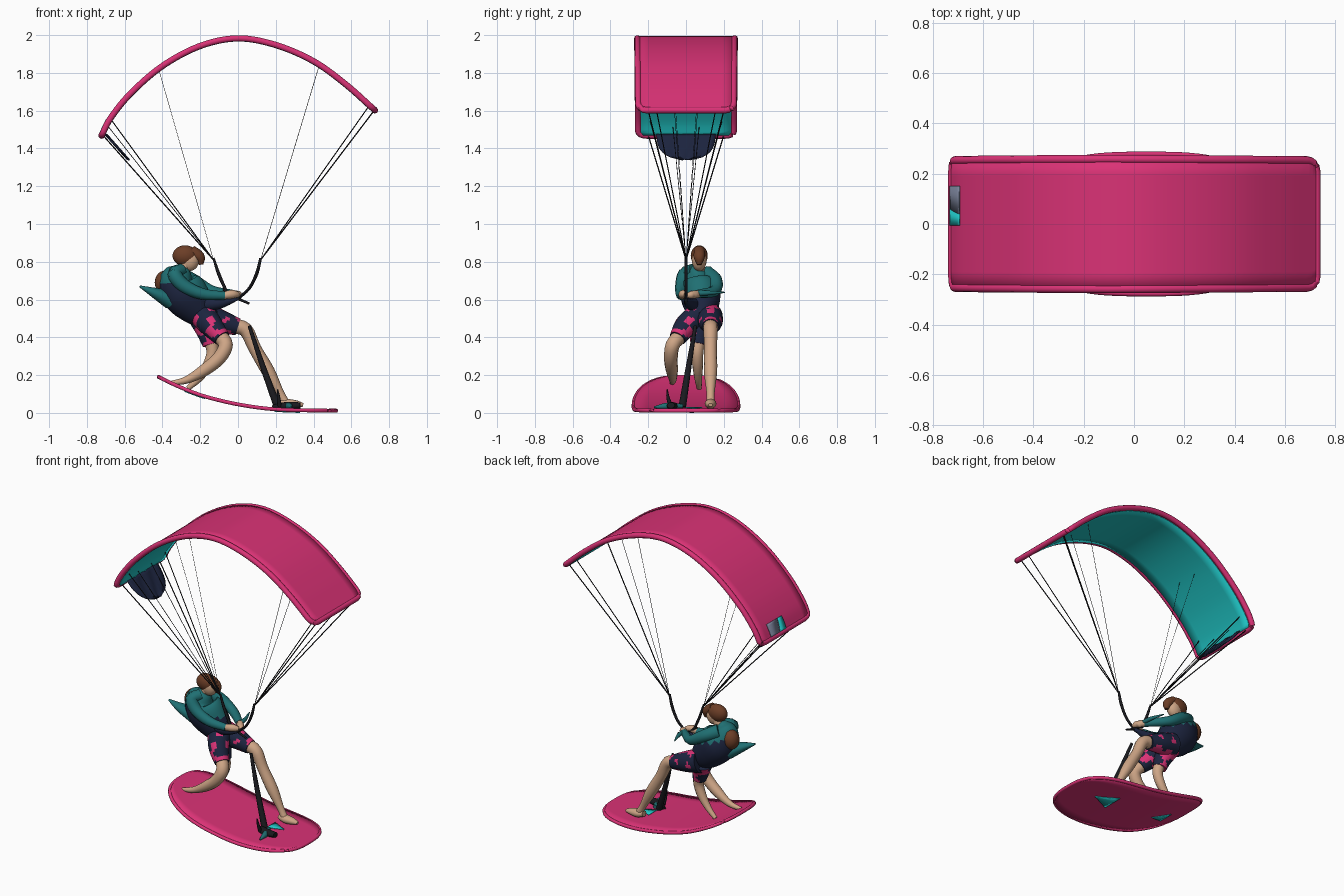
import bpy, math
from mathutils import Vector as V

if "Cube" in bpy.data.objects:
    bpy.data.objects.remove(bpy.data.objects["Cube"])

def mat(name, r, g, b):
    m = bpy.data.materials.new(name)
    m.diffuse_color = (r, g, b, 1)
    m.use_nodes = True
    m.node_tree.nodes["Principled BSDF"].inputs["Base Color"].default_value = m.diffuse_color
    return m

PINK = mat("pink", .70, .032, .18)
TEAL = mat("bright teal", .015, .58, .58)
DTEAL = mat("dark teal", .014, .16, .17)
NAVY = mat("navy", .012, .018, .05)
BLACK = mat("black", .01, .01, .013)
SKIN = mat("skin", .62, .38, .24)
BROWN = mat("hair brown", .15, .048, .02)
GREY = mat("blue grey", .20, .23, .33)

def make(name, verts, faces, *mats):
    me = bpy.data.meshes.new(name)
    me.from_pydata([tuple(v) for v in verts], [], faces)
    for m in mats:
        me.materials.append(m)
    ob = bpy.data.objects.new(name, me)
    bpy.context.collection.objects.link(ob)
    for p in me.polygons:
        p.use_smooth = True
    return ob

def spline(pts, u):
    """Catmull-Rom through pts (any dimension), u in 0..1"""
    n = len(pts) - 1
    s = min(max(u, 0), 1) * n
    i = min(int(s), n - 1)
    t = s - i
    b, c = V(pts[i]), V(pts[i + 1])
    a = V(pts[i - 1]) if i > 0 else 2 * b - c
    d = V(pts[i + 2]) if i + 2 <= n else 2 * c - b
    return .5 * (2 * b + (c - a) * t + (2 * a - 5 * b + 4 * c - d) * t * t
                 + (3 * b - a - 3 * c + d) * t ** 3)

def tube(name, pts, *mats, wide=1, seg=12, steps=4, closed=False):
    """Sweep circles along (x, y, z, radius) points; wide stretches sideways"""
    n = (len(pts) - 1) * steps
    path = [V(p) for p in pts] if closed else [spline(pts, i / n) for i in range(n + 1)]
    k = len(path)
    verts, faces = [], []
    for i, p in enumerate(path):
        a, b = (path[i - 1], path[(i + 1) % k]) if closed else (path[max(i - 1, 0)], path[min(i + 1, k - 1)])
        d = (b.xyz - a.xyz).normalized()
        ref = V((0, 1, 0)) if abs(d.y) < .8 else V((.6, 0, .8))
        side = (ref - d * ref.dot(d)).normalized()
        up = d.cross(side)
        for j in range(seg):
            t = math.tau * j / seg
            verts.append(p.xyz + (side * math.cos(t) * wide + up * math.sin(t)) * max(p.w, .001))
    for i in range(k if closed else k - 1):
        for j in range(seg):
            q, e, m = (i + 1) % k, (j + 1) % seg, i * seg
            faces.append((m + j, m + e, q * seg + e, q * seg + j))
    if not closed:
        faces += [tuple(reversed(range(seg))), tuple(range((k - 1) * seg, k * seg))]
    return make(name, verts, faces, *mats)

def ball(name, loc, size, m, tilt=0):
    bpy.ops.mesh.primitive_uv_sphere_add(segments=20, ring_count=12, location=loc, rotation=(0, tilt, 0))
    ob = bpy.context.object
    ob.name, ob.scale = name, size
    ob.data.materials.append(m)
    bpy.ops.object.shade_smooth()
    return ob

def sheet(name, f, us, vs, thick, m):
    """Thickened grid over a surface f(u, v)"""
    k = len(vs)
    verts = [f(u, v) for u in us for v in vs]
    faces = [(i * k + j, i * k + k + j, i * k + k + j + 1, i * k + j + 1)
             for i in range(len(us) - 1) for j in range(k - 1)]
    ob = make(name, verts, faces, m)
    s = ob.modifiers.new("thickness", 'SOLIDIFY')
    s.thickness, s.offset = thick, 0
    return ob

def span(a, b, n):
    return [a + (b - a) * i / n for i in range(n + 1)]

def surface(pts, width, off=0, inset=0):
    """Surface over an x-z curve, with half width width(u, x)"""
    def f(u, v):
        p = spline(pts, u)
        d = (spline(pts, u + .002) - spline(pts, u - .002)).normalized()
        return V((p.x - d.y * off, v * (width(u, p.x) - inset), p.y + d.x * off))
    return f

def rim(name, f, us, r, m):
    loop = [f(u, -1) for u in us] + [f(us[-1], v) for v in (-.5, 0, .5)]
    loop += [f(u, 1) for u in reversed(us)] + [f(us[0], v) for v in (.5, 0, -.5)]
    return tube(name, [(*p, r) for p in loop], m, closed=True, seg=10)

# canopy
ARC = [(-.722, 1.468), (-.675, 1.56), (-.57, 1.69), (-.40, 1.837), (-.2, 1.943), (0, 1.983),
       (.2, 1.948), (.40, 1.862), (.57, 1.74), (.725, 1.602)]
def canopy_width(u, x):
    c, d = .027, min(u, 1 - u)
    cut = 0 if d > c else 1 - math.sqrt(1 - ((c - d) / c) ** 2)
    return .252 + .006 * (1 - abs(2 * u - 1)) - .045 * cut
canopy_us = [0, .003, .009, .017, .027] + span(.05, .95, 44) + [.973, .983, .991, .997, 1]
cf = surface(ARC, canopy_width)
sheet("canopy", cf, canopy_us, span(-1, 1, 8), .022, PINK)
rim("canopy_rim", cf, canopy_us, .017, PINK)
sheet("canopy_lining", surface(ARC, canopy_width, -.0145, .014), span(.01, .99, 50), span(-1, 1, 8), .005, TEAL)
# tip panels on the outside of the canopy
pf = surface(ARC, lambda u, x: .25, .014)
sheet("tip_panel", lambda u, v: pf(u, v + .9 * (.1 - u) * (1 if v < .3 else 0)), span(.012, .1, 8), [.16, .6], .005, GREY)
sheet("tip_panel_stripe", lambda u, v: pf(u, v + .9 * (.1 - u) * (1 if v > .1 else 0)), span(.012, .1, 8), [-.02, .16], .006, TEAL)
# hanging pouch under the left tip
sheet("tip_pouch", lambda u, v: V((-.70 + .12 * u + .006 * math.sin(9 * v + 4 * u), .155 * v * math.sqrt(max(.02, 1 - u ** 3)),
      1.475 - .135 * u)), span(0, 1, 10), span(-1, 1, 12), .006, NAVY)

# board
DECK = [(-.42, .19), (-.32, .142), (-.2, .095), (-.08, .062), (.04, .038), (.16, .022), (.28, .015), (.4, .013), (.52, .012)]
def board_width(u, x):
    return max(.03, .277 * (1 - min(1, abs((x - .05) / .47)) ** 3) ** (1 / 3))
board_us = [.5 - .5 * math.cos(math.pi * i / 40) for i in range(41)]
bf = surface(DECK, board_width)
sheet("board", bf, board_us, span(-1, 1, 8), .018, PINK)
rim("board_rim", bf, board_us, .0105, PINK)
for name, off, u0, u1, y, w in (("deck_patch", .011, .68, .78, .04, .045), ("underside_patch_front", -.011, .66, .80, .03, .07),
                                ("underside_patch_back", -.011, .17, .28, -.04, .05)):
    tf = surface(DECK, lambda u, x: 1, off)
    sheet(name, lambda u, v: tf(u, y + v * w * max(.05, (u1 - u) / (u1 - u0))), span(u0, u1, 6), [-1, 0, 1], .005, TEAL)

# suspension lines
for sx, hub, tips in ((-1, (-.13, 0, .81), [(-.715, .2, 1.47, .0035), (-.67, .19, 1.55, .003), (-.69, .07, 1.52, .002), (-.42, .07, 1.82, .0012)]),
                      (1, (.12, 0, .81), [(.72, .2, 1.6, .0035), (.69, .16, 1.62, .003), (.43, .08, 1.84, .0015)])):
    for i, (x, y, z, r) in enumerate(tips):
        for sy in (-1, 1):
            tube(f"line_{'left' if sx < 0 else 'right'}_{i}", [(*hub, r), (x, sy * y, z, r)], BLACK, seg=5, steps=1)
# risers and control bar
tube("left_riser", [(-.13, 0, .82, .006), (-.1, 0, .73, .009), (-.06, 0, .64, .008)], BLACK, seg=8)
tube("right_riser", [(.12, 0, .82, .007), (.10, 0, .74, .009), (.06, 0, .66, .008), (0, 0, .605, .008)], BLACK, seg=8)
tube("control_bar", [(-.08, 0, .655, .006), (-.02, 0, .615, .008), (.06, 0, .578, .006)], BLACK, seg=8)

# torso: navy harness below, teal shirt above
torso = tube("torso", [(-.15, .085, .49, .06), (-.21, .085, .55, .098), (-.28, .075, .63, .122),
                       (-.32, .065, .70, .10), (-.30, .065, .75, .06), (-.29, .07, .775, .025)], NAVY, DTEAL, wide=.88, seg=18)
for p in torso.data.polygons:
    p.material_index = 1 if p.center.z + .3 * p.center.x > .585 else 0
tube("harness_strap", [(-.22, .06, .57, .04), (-.1, .02, .58, .03), (0, 0, .605, .008)], NAVY)
tube("harness_back_flap", [(-.36, .06, .60, .05), (-.44, .03, .635, .028), (-.52, .02, .67, .005)], DTEAL, wide=1.3)

# head
tube("neck", [(-.30, .07, .74, .03), (-.27, .07, .80, .032)], SKIN)
ball("face", (-.255, .07, .808), (.05, .039, .058), SKIN, .2)
ball("hair", (-.28, .07, .832), (.067, .045, .055), BROWN)
tube("fringe", [(-.25, .07, .86, .03), (-.205, .07, .825, .03), (-.195, .07, .785, .012)], BROWN)
ball("hair_bun", (-.385, .085, .69), (.056, .052, .064), BROWN)

# arms and hands
tube("front_arm", [(-.30, .04, .755, .035), (-.335, -.005, .735, .038), (-.29, -.02, .675, .037),
                   (-.19, -.025, .63, .03), (-.07, -.02, .62, .022)], DTEAL)
tube("front_hand", [(-.08, -.02, .62, .02), (-.03, -.015, .628, .023), (.005, 0, .625, .013)], SKIN)
tube("back_arm", [(-.32, .11, .735, .045), (-.24, .155, .70, .038), (-.14, .15, .645, .03), (-.03, .06, .63, .022)], DTEAL)
tube("back_hand", [(-.04, .07, .63, .02), (0, .03, .625, .021), (.01, 0, .62, .01)], SKIN)
tube("sleeve_flare", [(-.02, .04, .632, .014), (-.03, .12, .635, .012), (-.06, .205, .638, .003)], DTEAL)

# shorts with a checked pink print
def shorts(name, pts):
    ob = tube(name, pts, NAVY, PINK, seg=20, steps=8)
    for p in ob.data.polygons:
        c = p.center
        p.material_index = int(math.sin(c.x * 75) + math.sin(c.z * 90 + 1) + math.sin(c.y * 60) > .35)
shorts("front_leg_shorts", [(-.19, .12, .51, .075), (-.1, .13, .485, .065), (.0, .13, .455, .045)])
shorts("near_leg_shorts", [(-.18, .06, .51, .07), (-.14, .0, .46, .062), (-.085, -.045, .395, .045)])
shorts("middle_leg_shorts", [(-.19, .1, .50, .07), (-.165, .075, .43, .055), (-.145, .065, .36, .042)])

# legs and feet
tube("front_leg", [(-.03, .13, .46, .04), (.04, .13, .44, .038), (.09, .13, .34, .034), (.16, .13, .22, .035),
                   (.22, .13, .11, .022), (.25, .13, .055, .023)], SKIN)
tube("front_foot", [(.215, .13, .055, .018), (.26, .13, .048, .026), (.31, .13, .046, .02), (.345, .13, .042, .009)], SKIN, wide=1.2)
tube("near_leg", [(-.10, -.03, .41, .04), (-.065, -.07, .36, .038), (-.10, -.08, .29, .036), (-.18, -.075, .225, .032),
                  (-.27, -.07, .175, .02), (-.35, -.075, .158, .012)], SKIN)
tube("middle_leg", [(-.145, .065, .38, .036), (-.135, .06, .32, .032), (-.16, .062, .25, .028), (-.21, .065, .18, .02),
                    (-.265, .07, .13, .013)], SKIN)

# strap from the knee to the deck fitting
tube("deck_strap", [(.06, .05, .46, .009), (.13, .015, .25, .015), (.21, -.02, .03, .02)], BLACK, seg=8)
tube("deck_fitting", [(.19, -.03, .03, .014), (.25, -.07, .035, .022), (.33, -.08, .04, .016)], BLACK, wide=1.3)
tube("deck_fitting_wing", [(.24, -.02, .035, .012), (.27, -.1, .036, .018), (.28, -.17, .03, .004)], DTEAL)
tube("deck_fitting_spike", [(.22, -.08, .035, .012), (.215, -.095, .08, .009), (.21, -.1, .125, .003)], BLACK, seg=8)

# smooth shading with sharp edges kept
bpy.ops.object.select_all(action='SELECT')
bpy.context.view_layer.objects.active = torso
bpy.ops.object.shade_smooth_by_angle(angle=math.radians(45))
